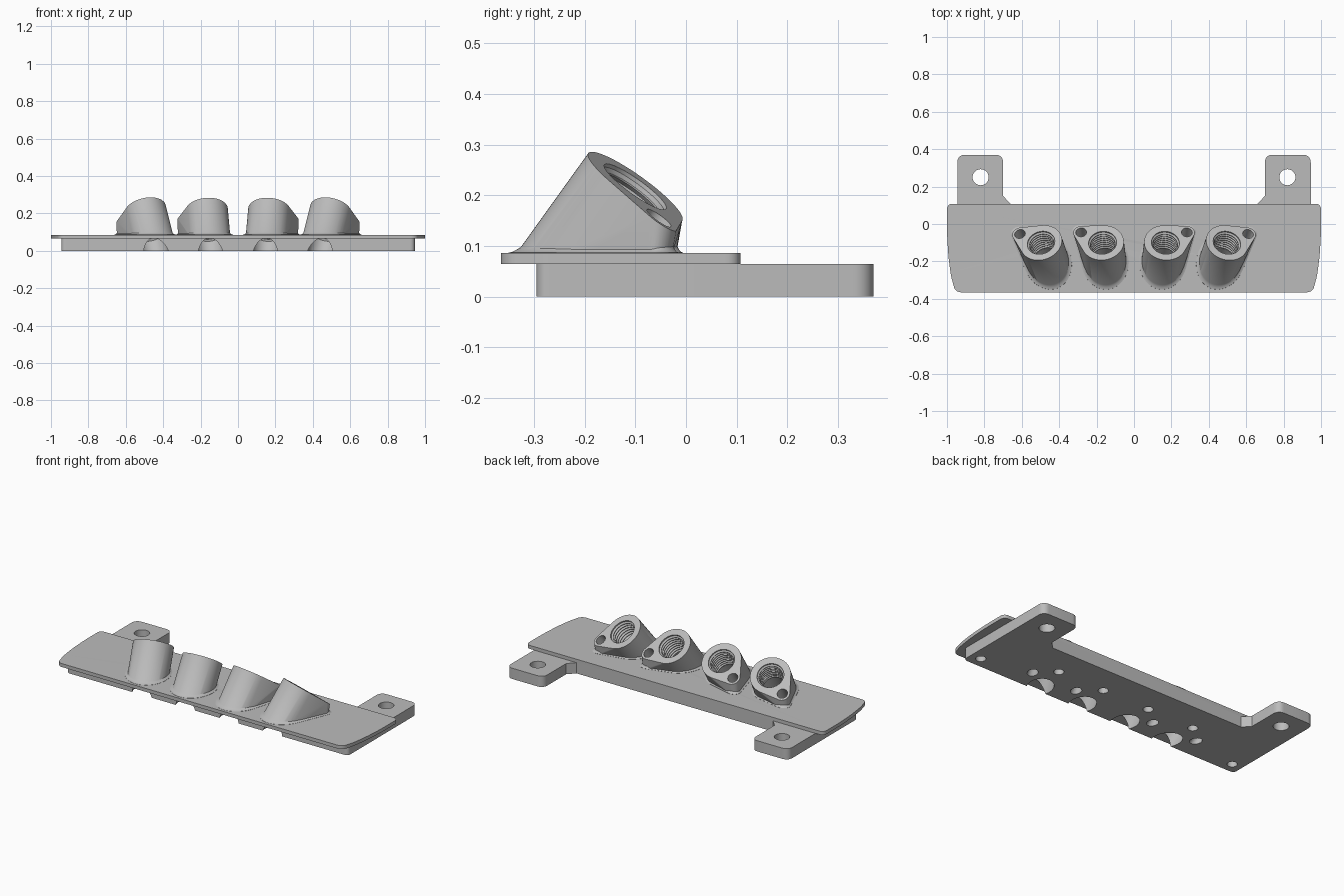
import bpy, bmesh, math
from mathutils import Vector, Matrix
from mathutils.geometry import convex_hull_2d

cube = bpy.data.objects.get("Cube")
if cube:
    bpy.data.objects.remove(cube, do_unlink=True)

GREY = (0.5, 0.5, 0.5, 1)
mat = bpy.data.materials.new("plain grey")
mat.use_nodes = True
mat.diffuse_color = GREY
mat.node_tree.nodes["Principled BSDF"].inputs["Base Color"].default_value = GREY

BASE_TOP, PLATE_TOP = 0.065, 0.086
RING_R, LOBE_R, BORE_R = 0.114, 0.042, 0.075


def finish(bm, name):
    bmesh.ops.recalc_face_normals(bm, faces=bm.faces)
    mesh = bpy.data.meshes.new(name)
    bm.to_mesh(mesh)
    bm.free()
    mesh.materials.append(mat)
    obj = bpy.data.objects.new(name, mesh)
    bpy.context.collection.objects.link(obj)
    return obj


def loft(name, rings):
    """Closed solid skinned through rings with equal point counts."""
    bm = bmesh.new()
    loops = [[bm.verts.new(p) for p in ring] for ring in rings]
    n = len(loops[0])
    for a, b in zip(loops, loops[1:]):
        for i in range(n):
            j = (i + 1) % n
            bm.faces.new((a[i], a[j], b[j], b[i]))
    bm.faces.new(loops[0][::-1])
    bm.faces.new(loops[-1])
    return finish(bm, name)


def circle(r, z=0.0, centre=(0, 0), n=48):
    return [Vector((centre[0] + r * math.cos(2 * math.pi * i / n),
                    centre[1] + r * math.sin(2 * math.pi * i / n), z)) for i in range(n)]


def rounded(corners, steps=8):
    """Outline with a rounded corner for each (x, y, radius)."""
    out = []
    for k, (x, y, r) in enumerate(corners):
        c = Vector((x, y))
        if r == 0:
            out.append(c)
            continue
        prev = Vector(corners[k - 1][:2])
        nxt = Vector(corners[(k + 1) % len(corners)][:2])
        a = c + (prev - c).normalized() * r
        b = c + (nxt - c).normalized() * r
        for s in range(steps + 1):
            t = s / steps
            w = 0.83 * 2 * t * (1 - t)
            out.append((a * (1 - t) ** 2 + c * w + b * t * t) / ((1 - t) ** 2 + w + t * t))
    return out


def slab(name, half, z0, z1):
    """Extruded outline from its +x half, mirrored in x."""
    outline = rounded(half + [(-x, y, r) for x, y, r in reversed(half)])
    return loft(name, [[(p.x, p.y, z) for p in outline] for z in (z0, z1)])


def boolean(obj, tool, operation):
    mod = obj.modifiers.new("cut", 'BOOLEAN')
    mod.operation, mod.solver, mod.object = operation, 'EXACT', tool
    bpy.context.view_layer.update()
    new = bpy.data.meshes.new_from_object(
        obj.evaluated_get(bpy.context.evaluated_depsgraph_get()))
    obj.modifiers.clear()
    obj.data = new


def discard(obj):
    bpy.data.objects.remove(obj, do_unlink=True)


# Mounting base with two rear ears
base = slab("mounting_base",
            [(0.945, -0.295, 0.025), (0.945, 0.37, 0.04), (0.70, 0.37, 0.04),
             (0.70, 0.15, 0), (0.66, 0.108, 0)], 0, BASE_TOP)

# Top plate with bowed ends
plate = slab("top_plate",
             [(0.955, -0.365, 0.03), (0.978, -0.28, 0.02), (0.992, -0.18, 0.04),
              (1.0, -0.05, 0.05), (1.0, 0.108, 0.03)], BASE_TOP, PLATE_TOP)

# Vertical holes in the base: ears go through, the others are blind
for side in (-1, 1):
    for x, y, r, top in ((0.82, 0.25, 0.043, 0.1), (0.88, -0.23, 0.028, 0.06),
                         (0.469, -0.069, 0.028, 0.06), (0.157, -0.069, 0.028, 0.06)):
        drill = loft("drill", [circle(r, z, (side * x, y), 32) for z in (-0.05, top)])
        boolean(base, drill, 'DIFFERENCE')
        discard(drill)

# Slanted sockets with a screw lobe on the outer side
parts = [base, plate]
for side, label in ((-1, "right"), (1, "left")):
    for x, lean, place in ((0.497, 0.25, "outer"), (0.168, 0.09, "inner")):
        axis = Vector((side * lean, 0.718, 1)).normalized()
        e1 = Vector((1, 0, 0))
        e1 = (e1 - axis * e1.dot(axis)).normalized()
        e2 = axis.cross(e1)
        frame = Matrix((e1, e2, axis)).transposed().to_4x4()
        frame.translation = (side * x, -0.10, 0.217)
        lobe = (side * 0.115, 0.074)

        # Body: slanted ring and lobe hulled down to a footprint in the plate
        foot_z = 0.08
        ring = [frame @ p for p in circle(RING_R, n=64)]
        ear = [frame @ p for p in circle(LOBE_R, 0, lobe, 32)]
        foot = [p + axis * ((foot_z - p.z) / axis.z) for p in ring]
        mid = frame @ Vector((*lobe, 0))
        foot += [Vector((mid.x + (p.x - mid.x) * 0.9,
                         mid.y - 0.006 + (p.y - mid.y) * 0.9, foot_z)) for p in ear]
        bm = bmesh.new()
        for p in ring + ear + foot:
            bm.verts.new(p)
        hull = bmesh.ops.convex_hull(bm, input=bm.verts[:])
        loose = [v for v in bm.verts if not v.link_faces]
        bmesh.ops.delete(bm, geom=loose, context='VERTS')
        bmesh.ops.dissolve_limit(bm, angle_limit=0.002, verts=bm.verts, edges=bm.edges)
        socket = finish(bm, f"{place}_socket_{label}")

        # Small flared fillet at the foot
        flat = [p.to_2d() for p in foot]
        edge = [flat[i] for i in convex_hull_2d(flat)]
        centre = sum(edge, Vector((0, 0))) / len(edge)
        rings = []
        for z, grow in ((0.08, 0.014), (0.087, 0.014), (0.089, 0.007),
                        (0.093, 0.001), (0.099, -0.006)):
            shift = axis.to_2d() * ((z - foot_z) / axis.z) * 0.6
            rings.append([(*(p + shift + (p - centre).normalized() * grow), z) for p in edge])
        fillet = loft("fillet", rings)
        boolean(socket, fillet, 'UNION')
        discard(fillet)

        # Threaded bore and plain screw bore along the slanted axis
        profile = [(BORE_R, 0.06), (BORE_R, -0.008)]
        for i in range(8):
            z = -0.008 - i * 0.018
            profile += [(0.066, z - 0.007), (0.066, z - 0.010), (BORE_R, z - 0.018)]
        profile += [(0.072, profile[-1][1] - 0.002), (0.072, -0.45)]
        bores = [loft("bore", [circle(r, z) for r, z in reversed(profile)]),
                 loft("screw_bore", [circle(0.029, z, lobe, 32) for z in (-0.4, 0.06)])]
        for bore in bores:
            bore.data.transform(frame)
            for target in (socket, plate, base):
                boolean(target, bore, 'DIFFERENCE')
            discard(bore)
        parts.append(socket)

# Smooth curved walls, sharp edges kept
for obj in parts:
    bpy.ops.object.select_all(action='DESELECT')
    obj.select_set(True)
    bpy.context.view_layer.objects.active = obj
    bpy.ops.object.shade_smooth_by_angle(angle=math.radians(30))
